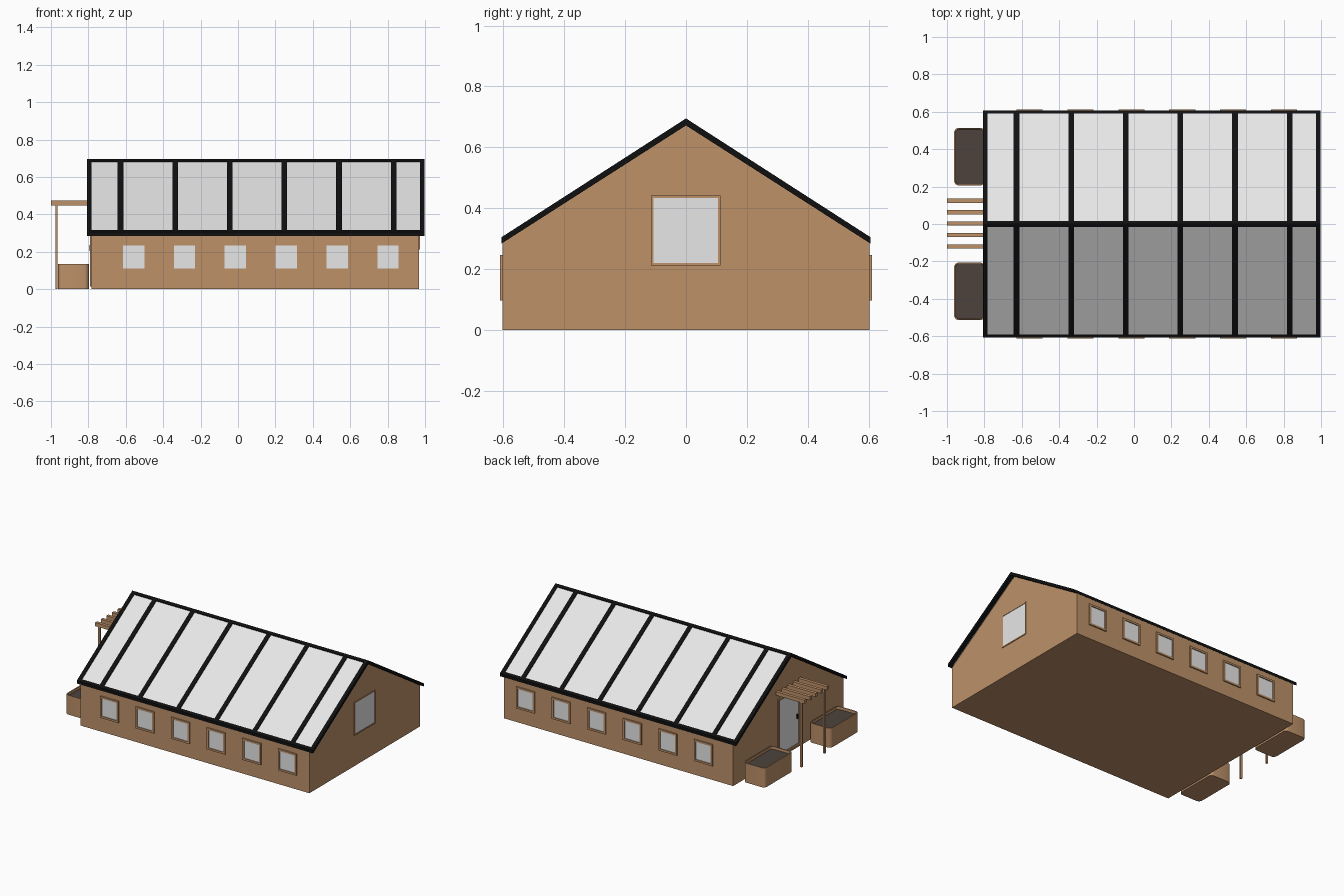
import bpy, bmesh
from mathutils import Vector

if "Cube" in bpy.data.objects:
    bpy.data.objects.remove(bpy.data.objects["Cube"])


def material(name, rgb):
    m = bpy.data.materials.new(name)
    m.diffuse_color = (*rgb, 1)
    m.use_nodes = True
    m.node_tree.nodes["Principled BSDF"].inputs["Base Color"].default_value = m.diffuse_color
    return m


WOOD = material("tan wood", (0.51, 0.284, 0.141))
PANE = material("pale panel", (0.8, 0.8, 0.8))
BLACK = material("black trim", (0.005, 0.005, 0.005))
SOIL = material("dark soil", (0.074, 0.055, 0.046))


def finish(name, bm, *mats):
    bmesh.ops.recalc_face_normals(bm, faces=bm.faces)
    me = bpy.data.meshes.new(name)
    bm.to_mesh(me)
    bm.free()
    ob = bpy.data.objects.new(name, me)
    for m in mats:
        me.materials.append(m)
    bpy.context.collection.objects.link(ob)
    return ob


def add_box(bm, lo, hi):
    vs = bmesh.ops.create_cube(bm, size=1)["verts"]
    lo, hi = Vector(lo), Vector(hi)
    for v in vs:
        v.co = (lo + hi) / 2 + v.co * (hi - lo)
    return vs


def box(name, lo, hi, mat):
    bm = bmesh.new()
    add_box(bm, lo, hi)
    return finish(name, bm, mat)


def prism(name, profile, x0, x1, mat):
    """Extrude a closed (y, z) profile along x."""
    bm = bmesh.new()
    face = bm.faces.new([bm.verts.new((x0, y, z)) for y, z in profile])
    new = bmesh.ops.extrude_face_region(bm, geom=[face])["geom"]
    bmesh.ops.translate(bm, vec=(x1 - x0, 0, 0),
                        verts=[g for g in new if isinstance(g, bmesh.types.BMVert)])
    return finish(name, bm, mat)


def chevron(half, low, high, peak_low, peak_high):
    return [(half, low), (half, high), (0, peak_high),
            (-half, high), (-half, low), (0, peak_low)]


def frame(name, axis, at, out, u0, u1, z0, z1, w):
    """Four bars round an opening; axis is the wall normal (0 = x, 1 = y)."""
    bm = bmesh.new()
    lo_n, hi_n = min(at, out), max(at, out)
    for a, b, c, d in ((u0 - w, u0, z0 - w, z1 + w), (u1, u1 + w, z0 - w, z1 + w),
                       (u0, u1, z0 - w, z0), (u0, u1, z1, z1 + w)):
        if axis == 0:
            add_box(bm, (lo_n, a, c), (hi_n, b, d))
        else:
            add_box(bm, (a, lo_n, c), (b, hi_n, d))
    finish(name, bm, WOOD)


# House body
prism("house_walls", [(-0.603, 0), (0.603, 0), (0.603, 0.286), (0, 0.675), (-0.603, 0.286)],
      -0.783, 0.968, WOOD)

# Roof panels with black seams, verges, ridge and eaves
prism("roof_panels", chevron(0.602, 0.288, 0.301, 0.676, 0.690), -0.80, 0.99, PANE)
rib = chevron(0.606, 0.284, 0.305, 0.672, 0.695)
for i in range(6):
    x = -0.628 + 0.292 * i
    prism(f"roof_seam_{i + 1}", rib, x - 0.015, x + 0.015, BLACK)
prism("roof_verge_left", rib, -0.808, -0.782, BLACK)
prism("roof_verge_right", rib, 0.972, 0.998, BLACK)
prism("roof_ridge", chevron(0.016, 0.664, 0.685, 0.674, 0.695), -0.808, 0.998, BLACK)
for s, side in ((-1, "front"), (1, "back")):
    prism(f"roof_eave_{side}", [(s * 0.606, 0.284), (s * 0.606, 0.305),
                                (s * 0.590, 0.3153), (s * 0.590, 0.2942)],
          -0.808, 0.998, BLACK)

# Side windows along both long walls
for s, side in ((-1, "front"), (1, "back")):
    for i in range(6):
        x = -0.558 + 0.272 * i
        box(f"{side}_window_{i + 1}", (x - 0.058, min(s * 0.60, s * 0.605), 0.11),
            (x + 0.058, max(s * 0.60, s * 0.605), 0.235), PANE)
        frame(f"{side}_window_frame_{i + 1}", 1, s * 0.60, s * 0.611,
              x - 0.057, x + 0.057, 0.111, 0.234, 0.013)

# Gable window
box("gable_window", (0.964, -0.107, 0.22), (0.970, 0.105, 0.434), PANE)
frame("gable_window_frame", 0, 0.964, 0.973, -0.107, 0.105, 0.22, 0.434, 0.008)

# Glazed door with handle
box("door_glass", (-0.786, -0.105, 0.03), (-0.780, 0.105, 0.40), PANE)
frame("door_frame", 0, -0.780, -0.791, -0.105, 0.105, 0.03, 0.40, 0.016)
box("door_handle", (-0.795, -0.095, 0.205), (-0.784, -0.083, 0.235), BLACK)

# Porch pergola
for i in range(5):
    y = -0.12 + 0.061 * i
    box(f"pergola_slat_{i + 1}", (-1.0, y - 0.011, 0.448), (-0.78, y + 0.011, 0.473), WOOD)
for y, side in ((-0.125, "front"), (0.125, "back")):
    box(f"pergola_post_{side}", (-0.977, y - 0.006, 0), (-0.964, y + 0.006, 0.45), WOOD)


# Rounded planter boxes filled with soil
def planter(name, y0, y1):
    bm = bmesh.new()
    add_box(bm, (-0.962, y0, 0), (-0.797, y1, 0.134))
    upright = [e for e in bm.edges
               if abs(e.verts[0].co.z - e.verts[1].co.z) > 0.1]
    bmesh.ops.bevel(bm, geom=upright, offset=0.025, segments=4, profile=0.5,
                    affect='EDGES')
    bm.normal_update()
    top = max(bm.faces, key=lambda f: f.calc_center_median().z)
    bmesh.ops.inset_region(bm, faces=[top], thickness=0.007)
    # second inset becomes the inner wall once the soil face is lowered
    bmesh.ops.inset_region(bm, faces=[top], thickness=0.001)
    bmesh.ops.translate(bm, vec=(0, 0, -0.018), verts=top.verts)
    top.material_index = 1
    ob = finish(name, bm, WOOD, SOIL)
    bpy.context.view_layer.objects.active = ob
    ob.select_set(True)
    bpy.ops.object.shade_smooth_by_angle()
    ob.select_set(False)


planter("front_planter", -0.514, -0.206)
planter("back_planter", 0.206, 0.514)
